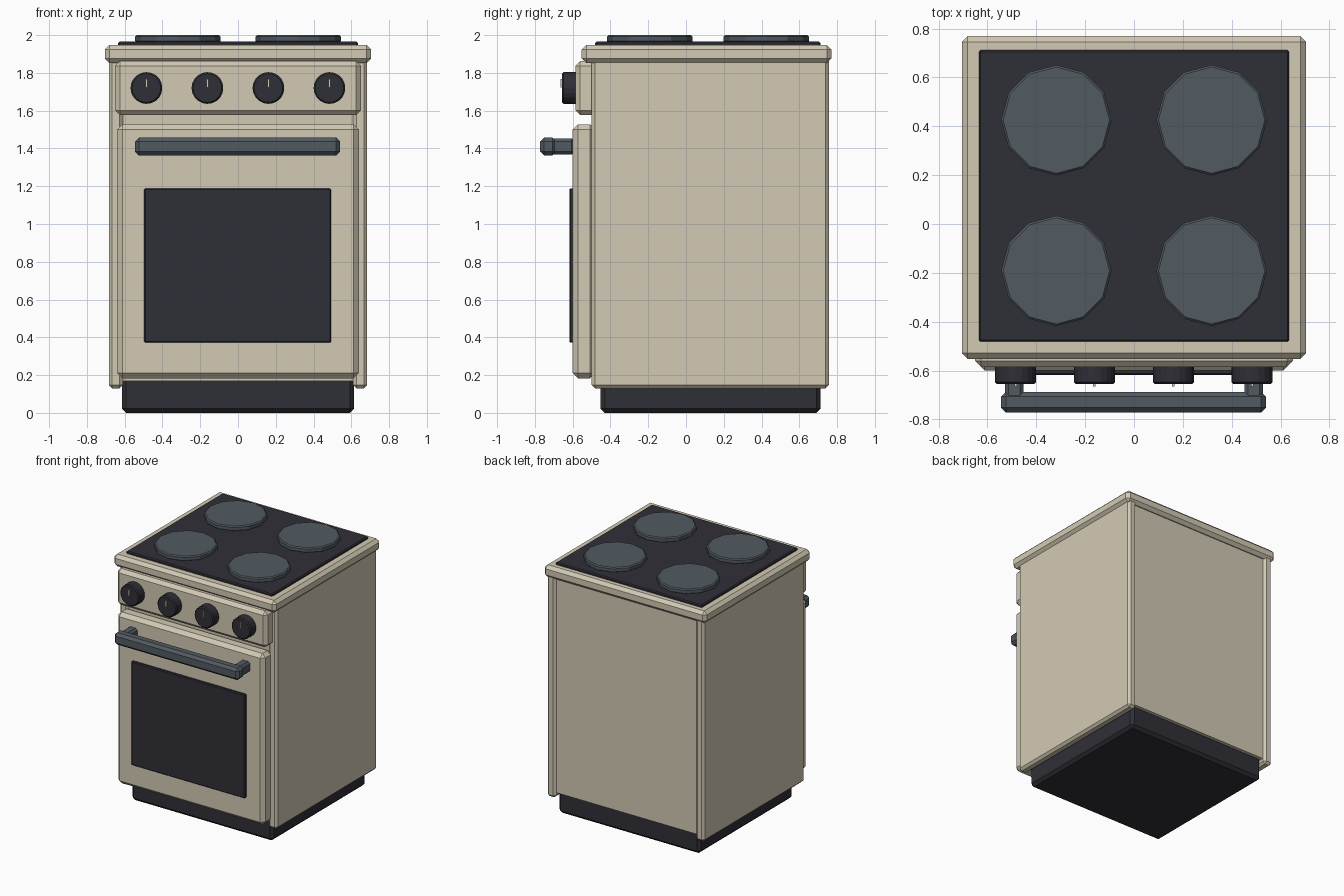
import bpy
import math

cube = bpy.data.objects.get("Cube")
if cube:
    bpy.data.objects.remove(cube, do_unlink=True)


def material(name, rgb):
    m = bpy.data.materials.new(name)
    m.use_nodes = True
    m.diffuse_color = (*rgb, 1)
    m.node_tree.nodes["Principled BSDF"].inputs["Base Color"].default_value = (*rgb, 1)
    return m


cream = material("cream enamel", (0.65, 0.59, 0.46))
black = material("black glass", (0.028, 0.028, 0.038))
steel = material("grey steel", (0.085, 0.104, 0.12))


def finish(name, mat, bevel):
    """Name the active object, apply its scale, colour it and chamfer its edges."""
    o = bpy.context.object
    o.name = o.data.name = name
    bpy.ops.object.transform_apply(location=False, rotation=True, scale=True)
    o.data.materials.append(mat)
    if bevel:
        b = o.modifiers.new("chamfer", "BEVEL")
        b.width = bevel
        b.segments = 1
        b.limit_method = "ANGLE"
        b.angle_limit = math.radians(40)
    return o


def box(name, x, y, z, mat, bevel=0.0):
    """Chamfered box from (min, max) pairs."""
    bpy.ops.mesh.primitive_cube_add(size=1, location=[sum(p) / 2 for p in (x, y, z)])
    bpy.context.object.scale = [p[1] - p[0] for p in (x, y, z)]
    return finish(name, mat, bevel)


def disc(name, centre, radius, depth, sides, mat, bevel, tilt=0.0):
    bpy.ops.mesh.primitive_cylinder_add(vertices=sides, radius=radius, depth=depth,
                                        location=centre, rotation=(tilt, 0, 0))
    return finish(name, mat, bevel)


# Carcass: plinth, inner body and two side panels
box("plinth", (-0.615, 0.615), (-0.452, 0.712), (0, 0.19), black, 0.022)
box("body", (-0.62, 0.62), (-0.48, 0.738), (0.17, 1.88), cream)
for side, s in (("left", 1), ("right", -1)):
    box(side + "_side_panel", sorted((s * 0.61, s * 0.684)), (-0.5, 0.757),
        (0.13, 1.89), cream, 0.018)

# Worktop, glass hob and four hotplates
box("worktop", (-0.705, 0.705), (-0.552, 0.77), (1.852, 1.947), cream, 0.024)
box("hob_glass", (-0.635, 0.635), (-0.482, 0.712), (1.93, 1.965), black, 0.007)
for row, y in (("front", -0.192), ("back", 0.425)):
    for side, x in (("left", 0.318), ("right", -0.318)):
        disc(f"{row}_{side}_hotplate", (x, y, 1.98), 0.226, 0.04, 12, steel, 0.008)

# Control panel with knobs and their pointers
box("control_panel", (-0.652, 0.652), (-0.586, -0.47), (1.576, 1.862), cream, 0.026)
for i in range(4):
    x = -0.485 + i * 0.323
    disc(f"knob_{i + 1}", (x, -0.615, 1.72), 0.084, 0.082, 20, black, 0.008, math.pi / 2)
    box(f"knob_pointer_{i + 1}", (x - 0.005, x + 0.005), (-0.665, -0.65),
        (1.722, 1.768), cream)

# Oven door, window and handle
box("oven_door", (-0.64, 0.64), (-0.6, -0.48), (0.183, 1.528), cream, 0.028)
box("oven_window", (-0.497, 0.493), (-0.618, -0.59), (0.372, 1.188), black, 0.006)
box("handle_bar", (-0.545, 0.54), (-0.772, -0.687), (1.363, 1.457), steel, 0.02)
for side, s in (("left", 1), ("right", -1)):
    box(side + "_handle_post", sorted((s * 0.452, s * 0.528)), (-0.72, -0.59),
        (1.368, 1.452), steel, 0.015)
